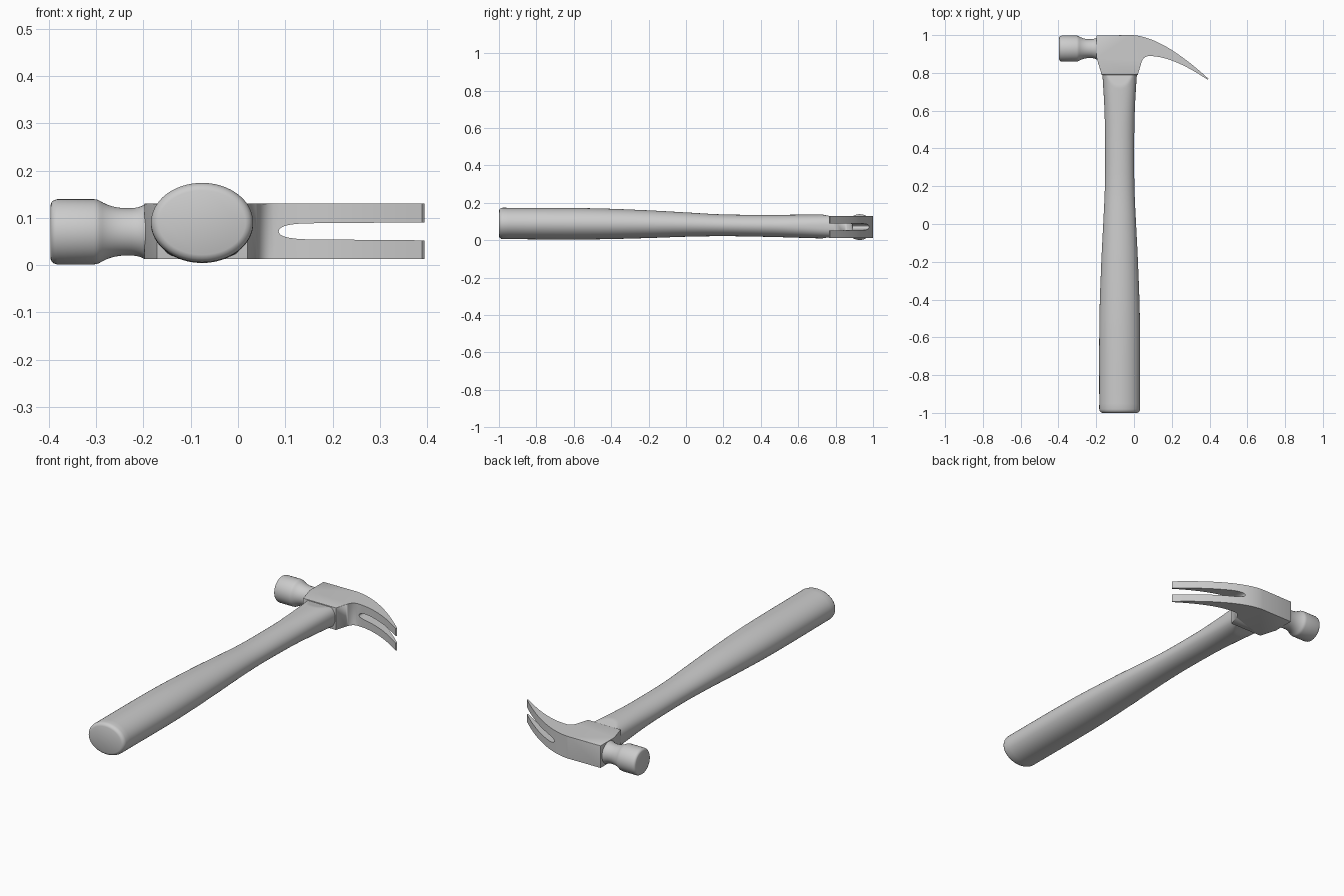
import bpy, bmesh
from math import sin, cos, pi, radians, copysign
from mathutils import Vector, interpolate

if "Cube" in bpy.data.objects:
    bpy.data.objects.remove(bpy.data.objects["Cube"])


def make_object(name, bm, angle=35):
    bmesh.ops.recalc_face_normals(bm, faces=bm.faces)
    mesh = bpy.data.meshes.new(name)
    bm.to_mesh(mesh)
    bm.free()
    obj = bpy.data.objects.new(name, mesh)
    bpy.context.collection.objects.link(obj)
    smooth(obj, angle)
    return obj


def smooth(obj, angle=35):
    bpy.ops.object.select_all(action='DESELECT')
    obj.select_set(True)
    bpy.context.view_layer.objects.active = obj
    bpy.ops.object.shade_smooth_by_angle(angle=radians(angle))


def skin(bm, loops):
    """Join closed rings of points into a capped tube."""
    rings = [[bm.verts.new(p) for p in loop] for loop in loops]
    n = len(rings[0])
    for a, b in zip(rings, rings[1:]):
        for i in range(n):
            bm.faces.new((a[i], a[(i + 1) % n], b[(i + 1) % n], b[i]))
    bm.faces.new(rings[0])
    bm.faces.new(rings[-1])


def bezier(a, b, c, n):
    a, b, c = Vector(a), Vector(b), Vector(c)
    return [tuple(a * (1 - t)**2 + b * 2 * t * (1 - t) + c * t * t)
            for t in (i / n for i in range(n + 1))]


def spline(keys, y):
    """Smooth (Hermite) interpolation of key rows, first column is y."""
    last = len(keys) - 1
    i = max(k for k in range(last) if keys[k][0] <= y)

    def slope(k, j):
        p, q = keys[max(k - 1, 0)], keys[min(k + 1, last)]
        return (q[j] - p[j]) / (q[0] - p[0])
    p, q = keys[i], keys[i + 1]
    h = q[0] - p[0]
    t = (y - p[0]) / h
    return [(2*t**3 - 3*t*t + 1) * p[j] + (t**3 - 2*t*t + t) * h * slope(i, j)
            + (3*t*t - 2*t**3) * q[j] + (t**3 - t*t) * h * slope(i + 1, j)
            for j in range(1, len(p))]


# Handle: lofted oval; columns are y, x centre, half width, z centre, half height
keys = [(-0.98, -0.076, 0.108, 0.090, 0.084),
        (-0.50, -0.076, 0.107, 0.088, 0.083),
        (-0.20, -0.076, 0.097, 0.086, 0.074),
        (0.00, -0.076, 0.087, 0.084, 0.065),
        (0.20, -0.076, 0.078, 0.080, 0.058),
        (0.45, -0.076, 0.077, 0.077, 0.059),
        (0.62, -0.076, 0.081, 0.075, 0.062),
        (0.82, -0.076, 0.093, 0.073, 0.066)]
stations = [(-1.0, 0.016), (-0.996, 0.007), (-0.988, 0.002), (-0.98, 0)]
stations += [(-0.95 + i * 0.055, 0) for i in range(30)]
stations += [(0.69 + i * 0.01, 0) for i in range(12)]
loops = []
for y, inset in stations:
    cx, w, cz, h = spline(keys, max(y, -0.98))
    power = 1.0 if y < 0.5 else 1.0 - 0.25 * (y - 0.5) / 0.3
    # flats that taper the handle to meet the head
    limit = 1 if y < 0.71 else 0.067 - (y - 0.71) * 0.18
    loop = []
    for i in range(64):
        c, s = cos(2 * pi * i / 64), sin(2 * pi * i / 64)
        dx = (w - inset) * copysign(abs(c)**power, c)
        dz = (h - inset) * copysign(abs(s)**power, s)
        loop.append((cx + dx, y, cz + max(-limit, min(limit, dz))))
    loops.append(loop)
bm = bmesh.new()
skin(bm, loops)
make_object("handle", bm)

# Head body and claw: side profile extruded through z
ZC, HALF = 0.0715, 0.0585
profile = [(-0.171, 0.79), (-0.198, 0.88), (-0.198, 0.998)]
profile += bezier((-0.01, 1.0), (0.15, 0.992), (0.394, 0.769), 20)
profile += bezier((0.389, 0.764), (0.21, 0.885), (0.09, 0.889), 16)
profile += bezier((0.075, 0.889), (0.047, 0.888), (0.038, 0.85), 6)
profile += [(0.02, 0.79)]
bm = bmesh.new()
skin(bm, [[(x, y, z) for x, y in profile] for z in (ZC - HALF, ZC + HALF)])
edges = []
for e in bm.edges:
    mid = (e.verts[0].co + e.verts[1].co) / 2
    rim = abs(e.verts[0].co.z - e.verts[1].co.z) < 1e-5
    if (rim and mid.x < 0.3) or (not rim and mid.x < -0.18 and mid.y > 0.95):
        edges.append(e)
bmesh.ops.bevel(bm, geom=edges, offset=0.005, segments=3, profile=0.5,
                affect='EDGES', clamp_overlap=True)
head = make_object("head_and_claw", bm)

# Nail slot with a rounded inner end
slot = bezier((0.15, ZC - 0.017), (0.086, ZC - 0.016), (0.086, ZC), 8)
slot += [(x, 2 * ZC - z) for x, z in reversed(slot[:-1])]
slot += [(0.45, ZC + 0.0195), (0.45, ZC - 0.0195)]
bm = bmesh.new()
skin(bm, [[(x, y, z) for x, z in slot] for y in (0.65, 1.1)])
cutter = make_object("slot_cutter", bm)
cutter.hide_render = True
mod = head.modifiers.new("slot", 'BOOLEAN')
mod.operation = 'DIFFERENCE'
mod.solver = 'EXACT'
mod.object = cutter
smooth(head)
bpy.ops.object.modifier_apply(modifier="slot")
bpy.data.objects.remove(cutter)
smooth(head)

# Striking face and neck: profile turned around the x axis
turned = [(-0.396, 0.058), (-0.394, 0.063), (-0.389, 0.067), (-0.382, 0.069),
          (-0.305, 0.069), (-0.298, 0.068)]
turned += bezier((-0.293, 0.066), (-0.268, 0.050), (-0.235, 0.050), 8)
turned += bezier((-0.225, 0.050), (-0.208, 0.051), (-0.197, 0.058), 6)
turned += [(-0.18, 0.058)]
bm = bmesh.new()
skin(bm, [[(x, 0.9285 + r * cos(2 * pi * i / 48), 0.0705 + r * sin(2 * pi * i / 48))
           for i in range(48)] for x, r in turned])
make_object("striking_face", bm)
